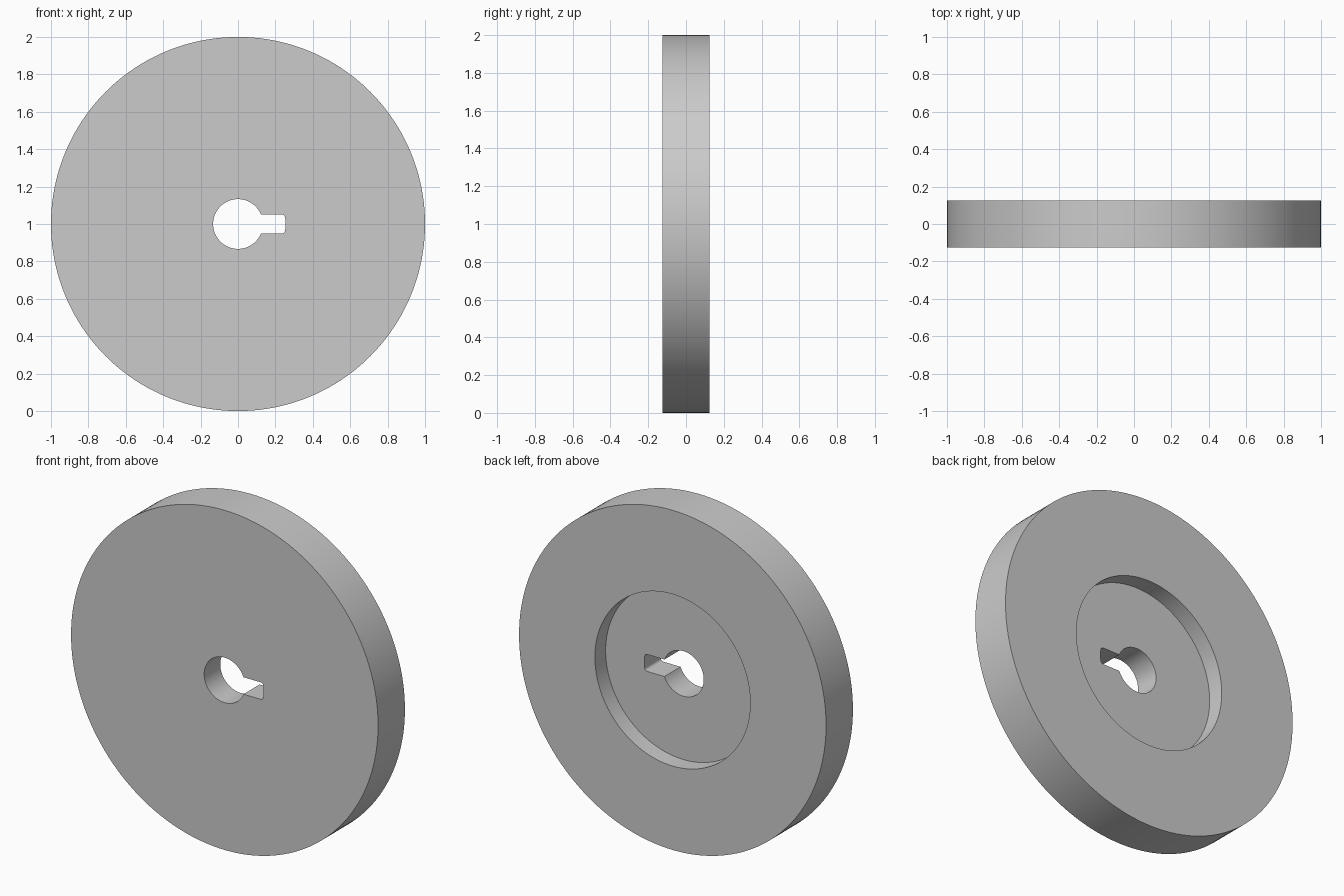
import bpy
import bmesh
from math import asin, cos, sin, pi

cube = bpy.data.objects.get("Cube")
if cube:
    bpy.data.objects.remove(cube, do_unlink=True)

RADIUS, HALF = 1.0, 0.125
RECESS_RADIUS, RECESS_FLOOR = 0.506, 0.025
BORE, SLOT_HALF, SLOT_END = 0.133, 0.05, 0.254

grey = bpy.data.materials.new("plain grey")
grey.use_nodes = True
colour = (0.6, 0.6, 0.6, 1)
grey.diffuse_color = colour
grey.node_tree.nodes["Principled BSDF"].inputs["Base Color"].default_value = colour


def arc(radius, start, end, steps, cx=0.0, cz=0.0):
    """Points along an arc in the x-z plane."""
    angles = [start + (end - start) * i / steps for i in range(steps + 1)]
    return [(cx + radius * cos(a), cz + radius * sin(a)) for a in angles]


def prism(name, outline, y0, y1):
    """Extrude an x-z outline along y, centred at the disc's axis height."""
    bm = bmesh.new()
    face = bm.faces.new([bm.verts.new((x, y0, z + RADIUS)) for x, z in outline])
    grown = bmesh.ops.extrude_face_region(bm, geom=[face])["geom"]
    verts = [v for v in grown if isinstance(v, bmesh.types.BMVert)]
    bmesh.ops.translate(bm, verts=verts, vec=(0, y1 - y0, 0))
    bmesh.ops.recalc_face_normals(bm, faces=bm.faces)
    mesh = bpy.data.meshes.new(name)
    bm.to_mesh(mesh)
    bm.free()
    mesh.materials.append(grey)
    obj = bpy.data.objects.new(name, mesh)
    bpy.context.collection.objects.link(obj)
    return obj


def circle(radius, steps):
    return arc(radius, 0, 2 * pi, steps)[:-1]


# Wheel body
disc = prism("disc", circle(RADIUS, 160), -HALF, HALF)

# Round recess in the back
recess = prism("recess_cutter", circle(RECESS_RADIUS, 128), RECESS_FLOOR, HALF + 0.1)

# Keyhole: round bore with a side slot, filleted corners and a curved end
fillet = 0.016
open_angle = asin(SLOT_HALF / BORE)
tip_z = SLOT_HALF - fillet
tip_angle = asin(tip_z / (SLOT_END - fillet))
tip_x = (SLOT_END - fillet) * cos(tip_angle)
keyhole_outline = (
    arc(BORE, open_angle, 2 * pi - open_angle, 56)
    + arc(fillet, -pi / 2, -tip_angle, 5, tip_x, -tip_z)
    + arc(SLOT_END, -tip_angle, tip_angle, 8)[1:-1]
    + arc(fillet, tip_angle, pi / 2, 5, tip_x, tip_z)
)
keyhole = prism("keyhole_cutter", keyhole_outline, -HALF - 0.1, HALF + 0.1)

# Cut the openings and apply
bpy.context.view_layer.objects.active = disc
for cutter in (recess, keyhole):
    cut = disc.modifiers.new(cutter.name, "BOOLEAN")
    cut.operation, cut.solver, cut.object = "DIFFERENCE", "EXACT", cutter
    bpy.ops.object.modifier_apply(modifier=cut.name)
    bpy.data.objects.remove(cutter, do_unlink=True)

# Smooth round walls, crisp rims
bpy.ops.object.select_all(action="DESELECT")
disc.select_set(True)
bpy.ops.object.shade_smooth_by_angle(angle=pi / 6)
